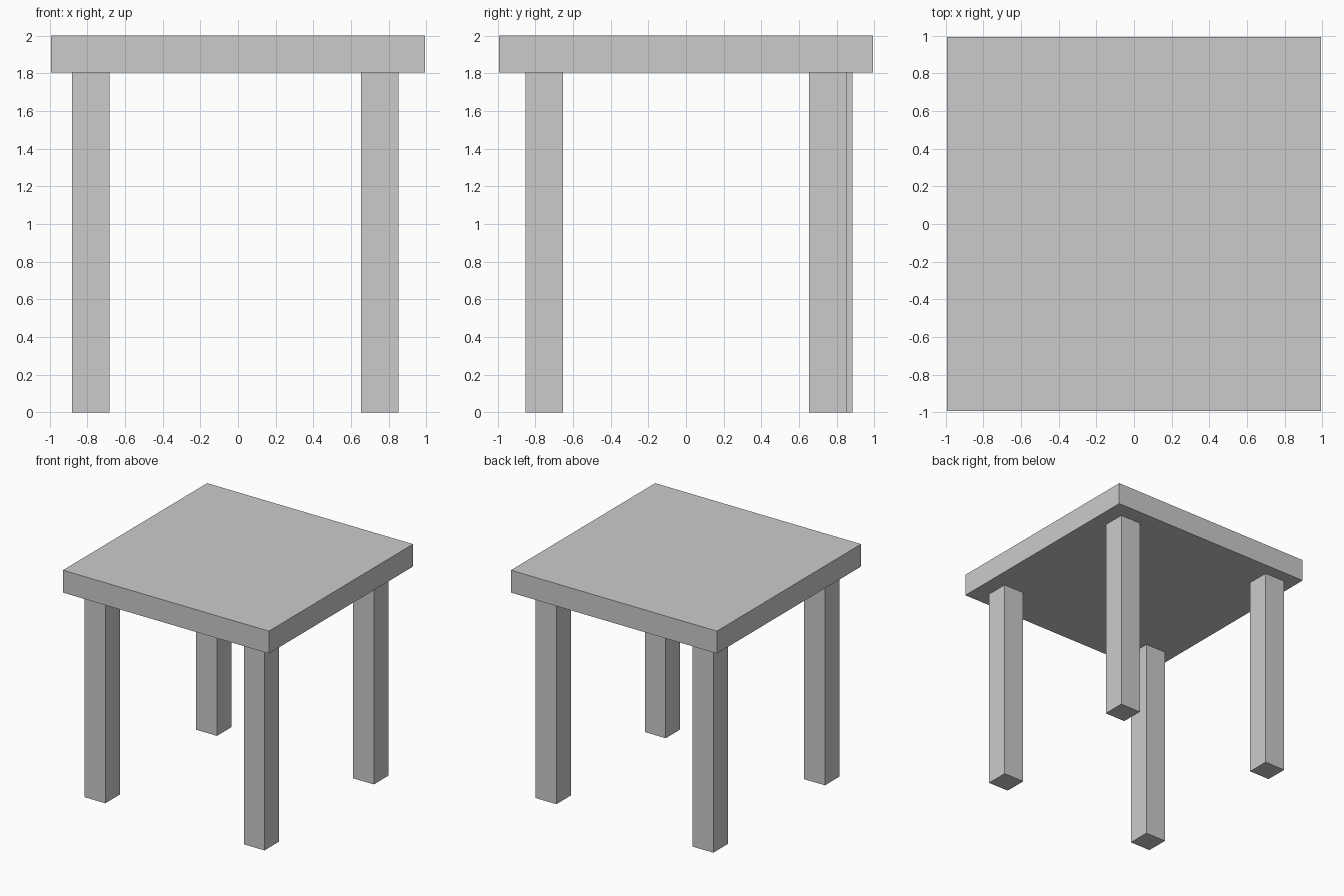
import bpy

if "Cube" in bpy.data.objects:
    bpy.data.objects.remove(bpy.data.objects["Cube"])

TOP_HALF = 0.992    # half width of the square top
TOP_Z = 1.805       # underside of the top
LEG = 0.2           # leg thickness


def box(name, center, size):
    bpy.ops.mesh.primitive_cube_add(size=1, location=center)
    obj = bpy.context.object
    obj.name = name
    obj.scale = size
    bpy.ops.object.transform_apply(location=False, rotation=False, scale=True)
    return obj


# Square slab top
box("table_top", (0, 0, (TOP_Z + 2) / 2), (2 * TOP_HALF, 2 * TOP_HALF, 2 - TOP_Z))

# Four square legs; the left pair and the back left leg sit slightly further out
legs = {
    "front_left_leg": (-0.782, -0.752),
    "front_right_leg": (0.752, -0.752),
    "back_left_leg": (-0.782, 0.784),
    "back_right_leg": (0.752, 0.752),
}
for name, (x, y) in legs.items():
    box(name, (x, y, TOP_Z / 2), (LEG, LEG, TOP_Z))
